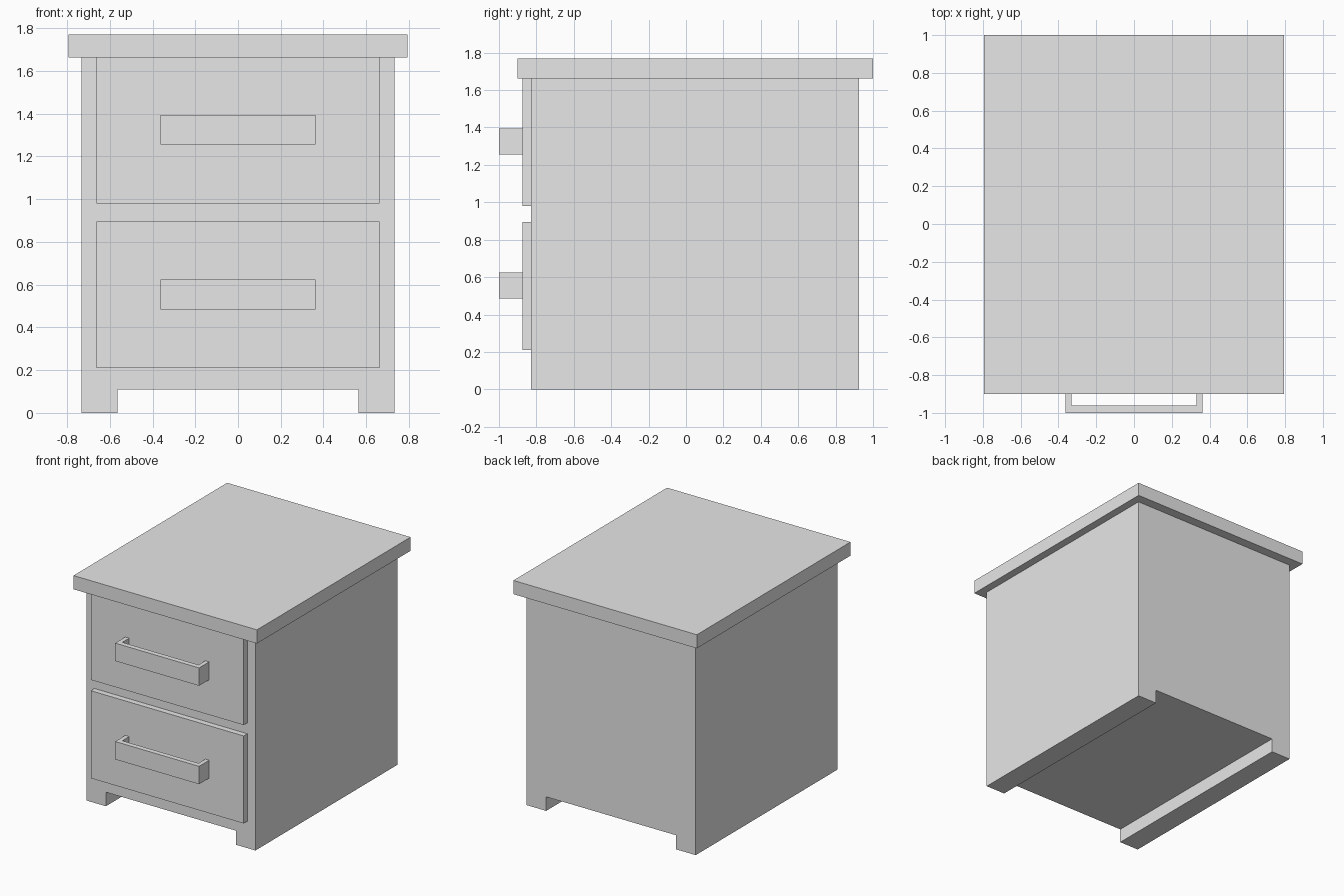
import bpy
import bmesh

cube = bpy.data.objects.get("Cube")
if cube:
    bpy.data.objects.remove(cube, do_unlink=True)

grey = bpy.data.materials.new("plain_grey")
grey.use_nodes = True
colour = (0.8, 0.8, 0.8, 1)
grey.diffuse_color = colour
grey.node_tree.nodes["Principled BSDF"].inputs["Base Color"].default_value = colour


def extrude_profile(name, points, offset):
    """Fill a closed outline and extrude it along the offset."""
    bm = bmesh.new()
    face = bm.faces.new([bm.verts.new(p) for p in points])
    result = bmesh.ops.extrude_face_region(bm, geom=[face], use_keep_orig=True)
    moved = [v for v in result["geom"] if isinstance(v, bmesh.types.BMVert)]
    bmesh.ops.translate(bm, verts=moved, vec=offset)
    bmesh.ops.recalc_face_normals(bm, faces=bm.faces)
    mesh = bpy.data.meshes.new(name)
    bm.to_mesh(mesh)
    bm.free()
    mesh.materials.append(grey)
    obj = bpy.data.objects.new(name, mesh)
    bpy.context.collection.objects.link(obj)
    return obj


def mirrored(half):
    """Complete a half outline with its reflection in x."""
    return half + [(-x, y, z) for x, y, z in reversed(half)]


def panel(name, half_width, y0, y1, z0, z1):
    outline = mirrored([(half_width, y0, z0), (half_width, y0, z1)])
    return extrude_profile(name, outline, (0, y1 - y0, 0))


# Cabinet body, with the foot gap running from front to back
front, back, under_top = -0.83, 0.925, 1.663
body = mirrored([(0.563, front, 0.11), (0.563, front, 0),
                 (0.732, front, 0), (0.732, front, under_top)])
extrude_profile("cabinet_body", body, (0, back - front, 0))

# Overhanging top
panel("table_top", 0.794, -0.9, 1.0, under_top, 1.77)

# Drawer fronts with bracket handles
face_y = -0.875
for level, z0, z1, grip in (("lower", 0.21, 0.895, 0.485),
                            ("upper", 0.98, under_top, 1.255)):
    panel(level + "_drawer_front", 0.662, face_y, front, z0, z1)
    bracket = mirrored([(0.33, -0.96, grip), (0.33, face_y, grip),
                        (0.363, face_y, grip), (0.363, -1.0, grip)])
    extrude_profile(level + "_handle", bracket, (0, 0, 0.14))
